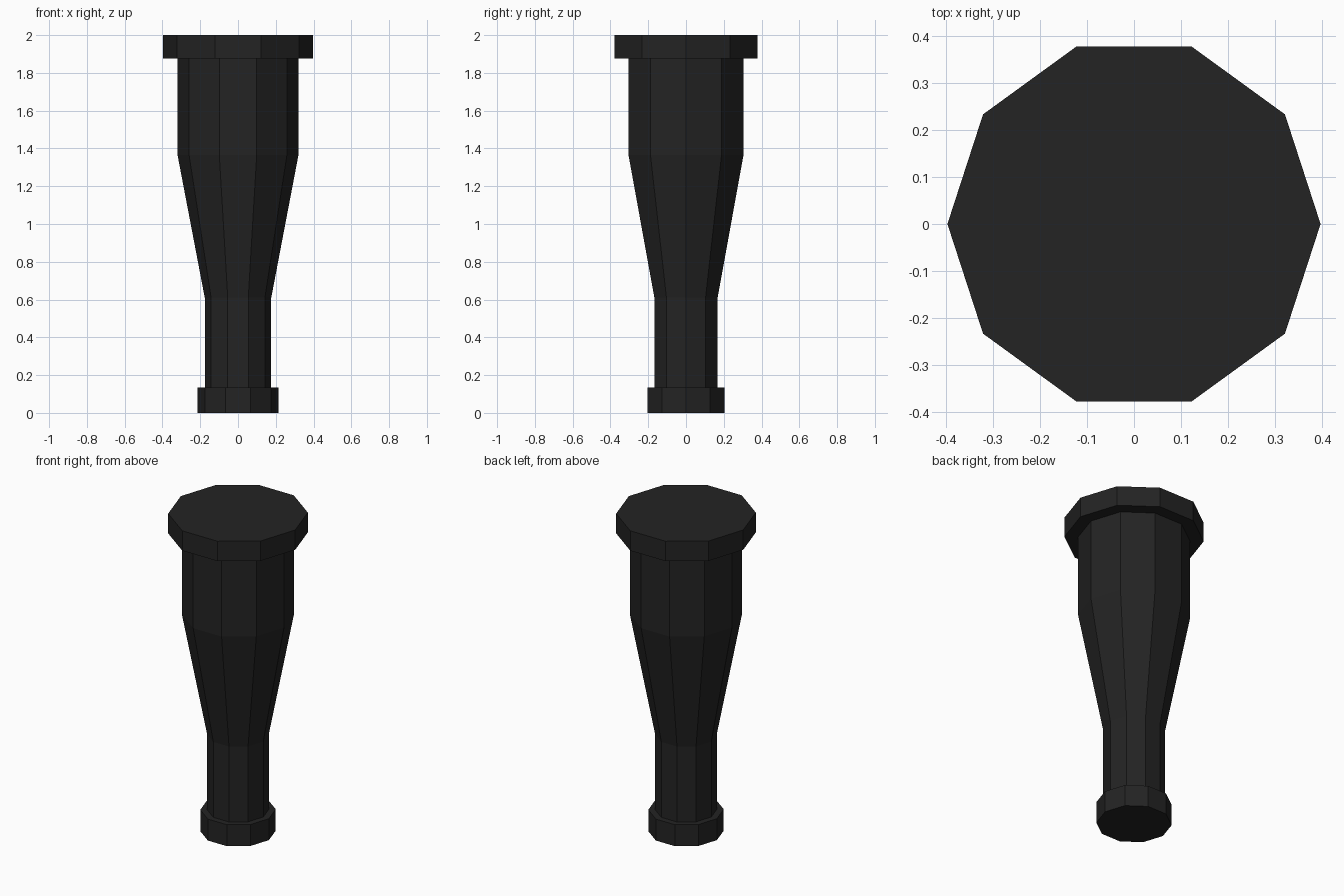
import bpy
import bmesh
from math import cos, sin, tau

SIDES = 10

cube = bpy.data.objects.get("Cube")
if cube:
    bpy.data.objects.remove(cube, do_unlink=True)

black = bpy.data.materials.new("matte_black")
black.use_nodes = True
colour = (0.017, 0.017, 0.017, 1)
black.diffuse_color = colour
bsdf = black.node_tree.nodes["Principled BSDF"]
bsdf.inputs["Base Color"].default_value = colour
bsdf.inputs["Roughness"].default_value = 0.8


def turned_part(name, profile):
    """Closed ten-sided solid from (radius, height) pairs, bottom to top."""
    bm = bmesh.new()
    rings = [[bm.verts.new((r * cos(tau * i / SIDES), r * sin(tau * i / SIDES), z))
              for i in range(SIDES)] for r, z in profile]
    for low, high in zip(rings, rings[1:]):
        for i in range(SIDES):
            j = (i + 1) % SIDES
            bm.faces.new((low[i], low[j], high[j], high[i]))
    bm.faces.new(rings[0][::-1])
    bm.faces.new(rings[-1])
    mesh = bpy.data.meshes.new(name)
    bm.to_mesh(mesh)
    bm.free()
    mesh.materials.append(black)
    obj = bpy.data.objects.new(name, mesh)
    bpy.context.collection.objects.link(obj)
    return obj


# Foot collar, stem flaring into the upper body and wide top cap, in one profile
turned_part("tapered_post", [
    (0.215, 0), (0.215, 0.135),
    (0.176, 0.135), (0.176, 0.61),
    (0.32, 1.365), (0.32, 1.875),
    (0.398, 1.875), (0.398, 2),
])
